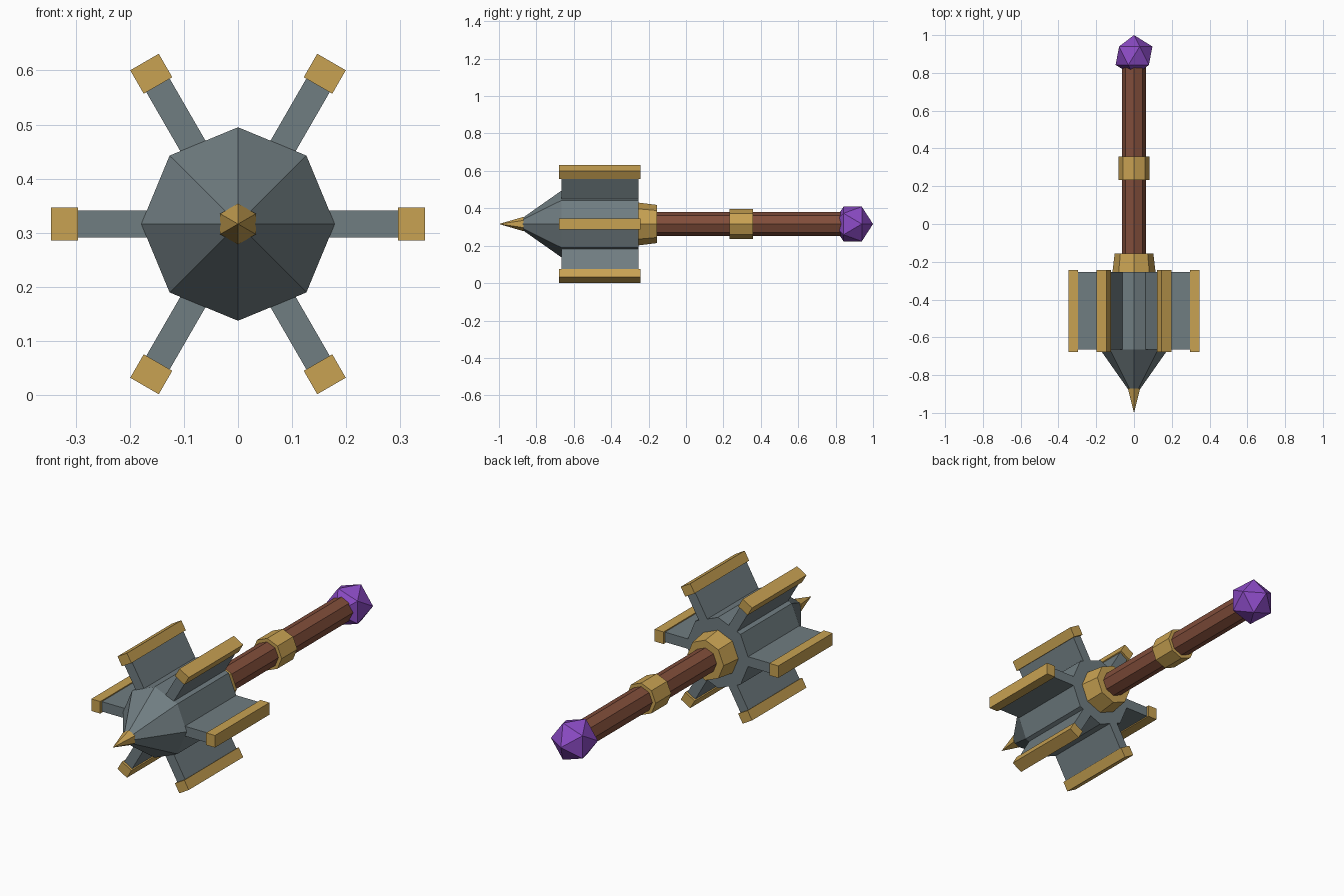
import bpy, bmesh, math
from mathutils import Matrix, Vector

if "Cube" in bpy.data.objects:
    bpy.data.objects.remove(bpy.data.objects["Cube"])

AXIS_Z = 0.316  # height of the shaft axis, which runs along y


def material(name, rgb):
    m = bpy.data.materials.new(name)
    m.diffuse_color = (*rgb, 1)
    m.use_nodes = True
    m.node_tree.nodes["Principled BSDF"].inputs["Base Color"].default_value = m.diffuse_color
    return m


STEEL = material("grey_steel", (0.162, 0.205, 0.22))
GOLD = material("gold", (0.58, 0.36, 0.085))
WOOD = material("brown_wood", (0.222, 0.076, 0.043))
GEM = material("purple_gem", (0.26, 0.07, 0.56))


def finish(name, bm, mat):
    bmesh.ops.recalc_face_normals(bm, faces=bm.faces)
    me = bpy.data.meshes.new(name)
    bm.to_mesh(me)
    bm.free()
    me.materials.append(mat)
    ob = bpy.data.objects.new(name, me)
    ob.location.z = AXIS_Z
    bpy.context.collection.objects.link(ob)
    return ob


def lathe(name, profile, sides, mat):
    """Low-poly solid around the y axis from (y, radius) pairs, one corner up."""
    bm = bmesh.new()
    rings = []
    for y, r in profile:
        angles = [math.pi / 2 + math.tau * i / sides for i in range(sides)]
        rings.append([bm.verts.new((r * math.cos(a), y, r * math.sin(a))) for a in angles])
    for a, b in zip(rings, rings[1:]):
        for i in range(sides):
            j = (i + 1) % sides
            bm.faces.new((a[i], a[j], b[j], b[i]))
    bm.faces.new(rings[0])
    bm.faces.new(rings[-1])
    bmesh.ops.remove_doubles(bm, verts=bm.verts, dist=0.0005)
    return finish(name, bm, mat)


def radial_box(name, r0, r1, y0, y1, width, angle, mat):
    """Box reaching from radius r0 to r1, turned about the shaft axis."""
    bm = bmesh.new()
    bmesh.ops.create_cube(bm, size=1)
    bmesh.ops.scale(bm, vec=(r1 - r0, y1 - y0, width), verts=bm.verts)
    bmesh.ops.translate(bm, vec=((r0 + r1) / 2, (y0 + y1) / 2, 0), verts=bm.verts)
    bmesh.ops.rotate(bm, cent=Vector(), matrix=Matrix.Rotation(angle, 3, 'Y'), verts=bm.verts)
    return finish(name, bm, mat)


# head: octagonal hub with tapered nose, and the gold spike
lathe("head_core", [(-0.255, 0.179), (-0.665, 0.179), (-0.88, 0.028)], 8, STEEL)
lathe("tip_spike", [(-0.87, 0.038), (-1.0, 0.0)], 6, GOLD)

# six flanges with gold edge bars
for i in range(6):
    a = i * math.pi / 3
    radial_box(f"flange_{i + 1}", 0.1, 0.30, -0.665, -0.255, 0.05, a, STEEL)
    radial_box(f"flange_edge_{i + 1}", 0.296, 0.346, -0.678, -0.243, 0.061, a, GOLD)

# handle with collar and grip ring
lathe("handle", [(-0.26, 0.063), (0.83, 0.063)], 8, WOOD)
lathe("collar", [(-0.26, 0.115), (-0.155, 0.102)], 8, GOLD)
lathe("grip_ring", [(0.233, 0.081), (0.358, 0.081)], 8, GOLD)

# pommel gem: icosahedron with its pole along the shaft
bm = bmesh.new()
bmesh.ops.create_icosphere(bm, subdivisions=1, radius=0.109)
bmesh.ops.rotate(bm, cent=Vector(), matrix=Matrix.Rotation(-math.pi / 2, 3, 'X'), verts=bm.verts)
bmesh.ops.translate(bm, vec=(0, 0.891, 0), verts=bm.verts)
finish("pommel_gem", bm, GEM)
